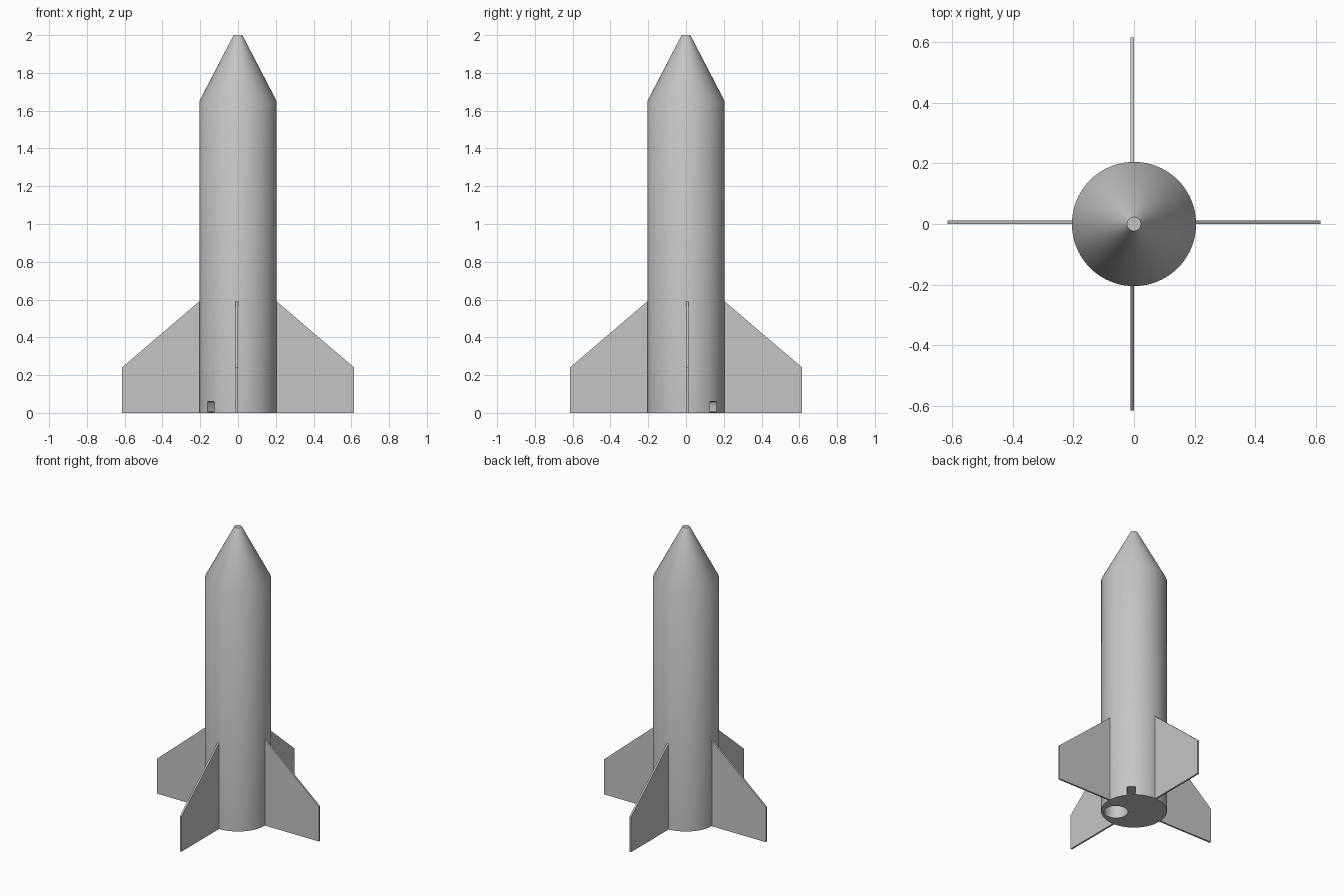
import bpy
import bmesh
import math
from mathutils import Matrix, Vector

if "Cube" in bpy.data.objects:
    bpy.data.objects.remove(bpy.data.objects["Cube"], do_unlink=True)

RADIUS = 0.205
FIN_THICKNESS = 0.012
SEGMENTS = 96

grey = bpy.data.materials.new("plain grey")
grey.use_nodes = True
colour = (0.56, 0.56, 0.56, 1)
grey.diffuse_color = colour
grey.node_tree.nodes["Principled BSDF"].inputs["Base Color"].default_value = colour


def make_object(name, bm):
    bmesh.ops.recalc_face_normals(bm, faces=bm.faces)
    mesh = bpy.data.meshes.new(name)
    bm.to_mesh(mesh)
    bm.free()
    mesh.materials.append(grey)
    obj = bpy.data.objects.new(name, mesh)
    bpy.context.collection.objects.link(obj)
    return obj


def revolve(name, profile, segments=SEGMENTS):
    """Closed solid from (radius, height) rings."""
    bm = bmesh.new()
    rings = []
    for r, z in profile:
        angles = [2 * math.pi * i / segments for i in range(segments)]
        rings.append([bm.verts.new((r * math.cos(a), r * math.sin(a), z)) for a in angles])
    for low, high in zip(rings, rings[1:]):
        for i in range(segments):
            j = (i + 1) % segments
            bm.faces.new((low[i], low[j], high[j], high[i]))
    bm.faces.new(rings[0])
    bm.faces.new(rings[-1])
    return make_object(name, bm)


def activate(obj):
    bpy.ops.object.select_all(action="DESELECT")
    obj.select_set(True)
    bpy.context.view_layer.objects.active = obj


def cut(target, cutter):
    cutter.hide_render = True
    mod = target.modifiers.new("cut", "BOOLEAN")
    mod.operation = "DIFFERENCE"
    mod.solver = "EXACT"
    mod.object = cutter
    activate(target)
    bpy.ops.object.modifier_apply(modifier=mod.name)
    bpy.data.objects.remove(cutter, do_unlink=True)


# Body tube with blunt nose cone
body = revolve("rocket_body", [(RADIUS, 0), (RADIUS, 1.65), (0.023, 2)])

# Off-centre round bore in the base
bore = revolve("bore_cutter", [(0.075, -0.05), (0.075, 0.3)], 48)
bore.data.transform(Matrix.Translation((0.08, -0.08, 0)))
cut(body, bore)

# Diagonal rectangular tunnel just above the base
bm = bmesh.new()
bmesh.ops.create_cube(bm, size=1, matrix=Matrix.Diagonal((0.6, 0.054, 0.055, 1)))
long_edges = [e for e in bm.edges if abs(e.verts[0].co.x - e.verts[1].co.x) > 0.1]
bmesh.ops.bevel(bm, geom=long_edges, offset=0.006, segments=2, affect="EDGES", profile=0.5)
bm.transform(Matrix.Translation((0, 0, 0.0325)) @ Matrix.Rotation(math.pi / 4, 4, "Z"))
cut(body, make_object("tunnel_cutter", bm))

activate(body)
bpy.ops.object.shade_smooth_by_angle(angle=math.radians(32))


# Four thin swept fins, made as two mirrored pairs
def fin(name, side, turn):
    outline = [(0.19, 0), (0.615, 0), (0.615, 0.24), (0.205, 0.59), (0.19, 0.59)]
    bm = bmesh.new()
    face = bm.faces.new([bm.verts.new((side * x, 0, z)) for x, z in outline])
    grown = bmesh.ops.extrude_face_region(bm, geom=[face])
    moved = [v for v in grown["geom"] if isinstance(v, bmesh.types.BMVert)]
    bmesh.ops.translate(bm, verts=moved, vec=Vector((0, FIN_THICKNESS, 0)))
    bm.transform(Matrix.Rotation(turn, 4, "Z"))
    make_object(name, bm)


for name, side, turn in (("left_fin", 1, 0), ("right_fin", -1, 0),
                         ("back_fin", 1, math.pi / 2), ("front_fin", -1, math.pi / 2)):
    fin(name, side, turn)
